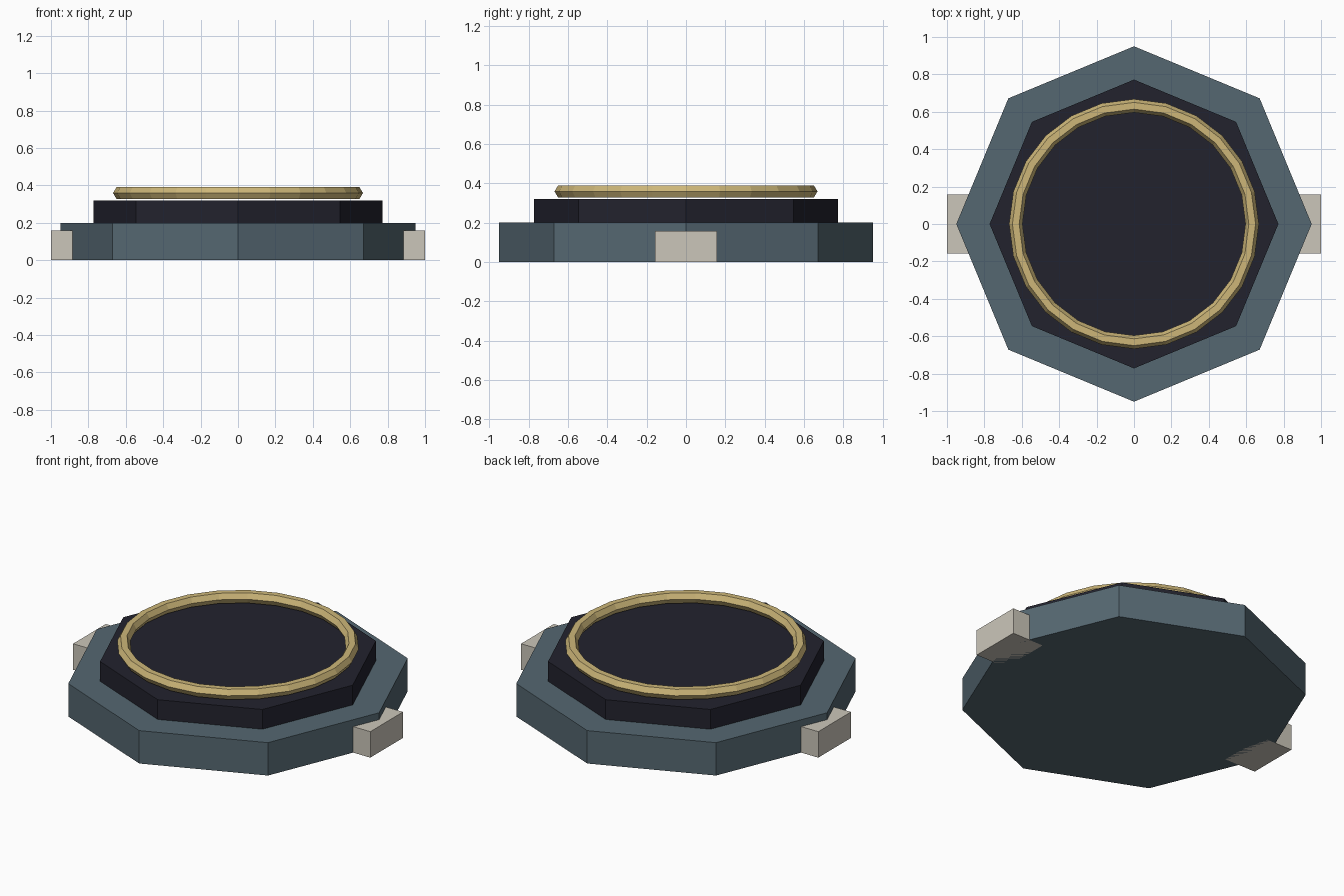
import bpy
from math import cos, sin, tau

cube = bpy.data.objects.get("Cube")
if cube:
    bpy.data.objects.remove(cube, do_unlink=True)


def material(name, rgb):
    m = bpy.data.materials.new(name)
    m.use_nodes = True
    m.diffuse_color = (*rgb, 1)
    m.node_tree.nodes["Principled BSDF"].inputs["Base Color"].default_value = (*rgb, 1)
    return m


slate = material("slate", (0.09, 0.136, 0.165))
navy = material("dark navy", (0.016, 0.016, 0.027))
gold = material("pale gold", (0.61, 0.47, 0.19))
stone = material("warm stone", (0.6, 0.565, 0.49))


def finish(name, mat):
    ob = bpy.context.object
    ob.name = ob.data.name = name
    ob.data.materials.clear()
    ob.data.materials.append(mat)
    return ob


def octagon(name, radius, bottom, top, mat):
    # Eight-sided slab with corners on the x and y axes
    bpy.ops.mesh.primitive_cylinder_add(
        vertices=8, radius=radius, depth=top - bottom,
        location=(0, 0, (bottom + top) / 2))
    finish(name, mat)


# Stepped base
octagon("base_slab", 0.95, 0, 0.2, slate)
octagon("upper_plate", 0.772, 0.2, 0.32, navy)

# Hexagonal-section ring just above the plate
bpy.ops.mesh.primitive_torus_add(
    major_segments=24, minor_segments=6, major_radius=0.632,
    minor_radius=0.036, location=(0, 0, 0.359))
finish("rim_ring", gold)

# Side blocks set into the left and right corners
for side, sign in (("left", 1), ("right", -1)):
    bpy.ops.mesh.primitive_cube_add(size=1, location=(sign * 0.895, 0, 0.079))
    block = finish(side + "_block", stone)
    block.scale = (0.21, 0.314, 0.158)
